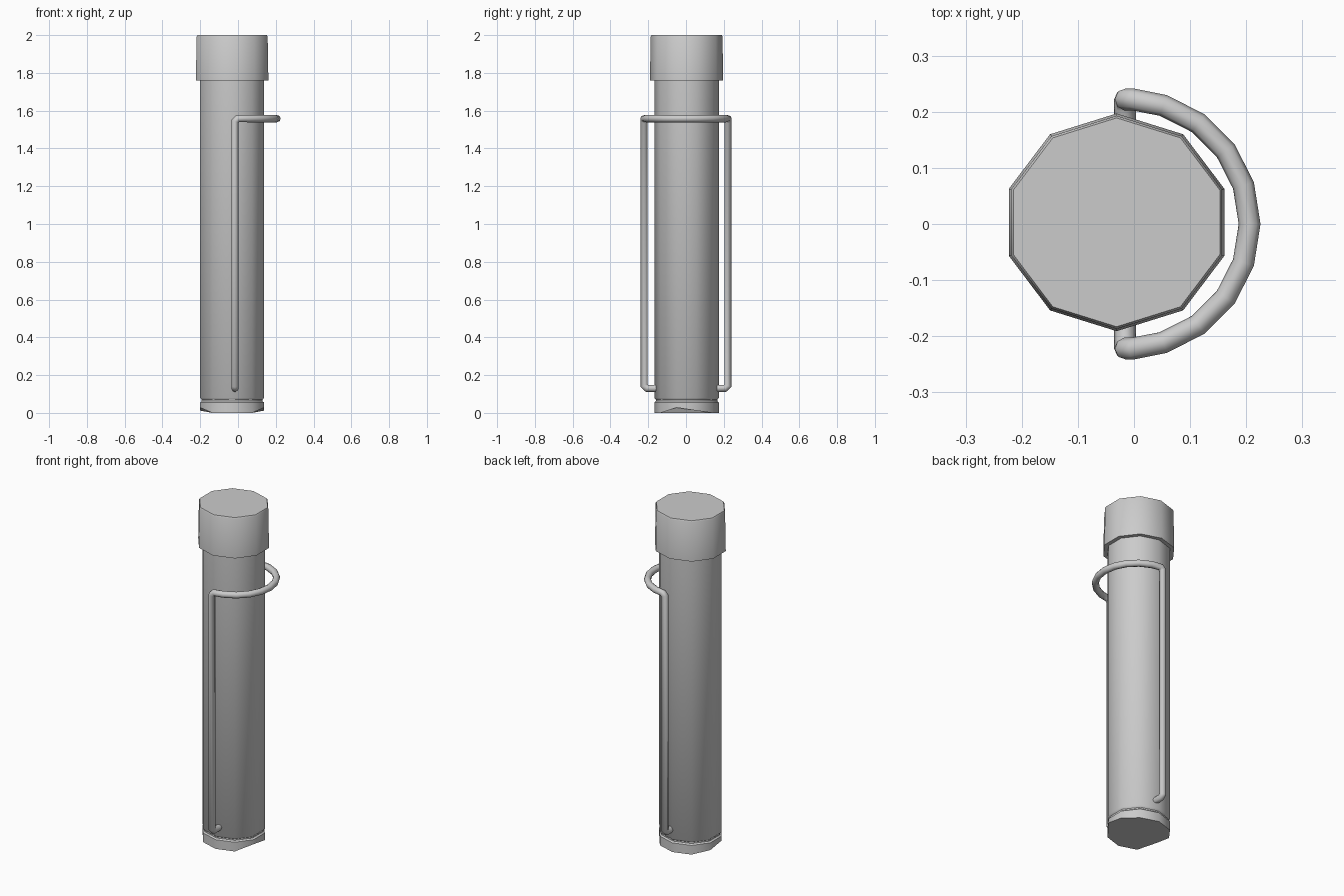
import bpy, bmesh, math

if "Cube" in bpy.data.objects:
    bpy.data.objects.remove(bpy.data.objects["Cube"])

SIDES = 10
CX, CY = -0.031, 0.003


def finish(name, bm, angle=40):
    bmesh.ops.recalc_face_normals(bm, faces=bm.faces)
    mesh = bpy.data.meshes.new(name)
    bm.to_mesh(mesh)
    bm.free()
    ob = bpy.data.objects.new(name, mesh)
    bpy.context.collection.objects.link(ob)
    bpy.ops.object.select_all(action='DESELECT')
    ob.select_set(True)
    bpy.context.view_layer.objects.active = ob
    bpy.ops.object.shade_smooth_by_angle(angle=math.radians(angle))
    return ob


def lathe(name, profile, cap_start=True, cap_end=True, lift=None):
    """Ten-sided turned part from (radius, z) pairs, slightly oval."""
    bm = bmesh.new()
    rings = []
    for k, (r, z) in enumerate(profile):
        ring = []
        for i in range(SIDES):
            deg = 18 + 36 * i
            a = math.radians(deg)
            dz = lift.get(deg, 0) if lift and k == 0 else 0
            ring.append(bm.verts.new((CX + r * 1.04 * math.cos(a),
                                      CY + r * math.sin(a), z + dz)))
        rings.append(ring)
    for a, b in zip(rings, rings[1:]):
        for i in range(SIDES):
            j = (i + 1) % SIDES
            bm.faces.new((a[i], a[j], b[j], b[i]))
    if cap_start:
        bm.faces.new(rings[0])
    if cap_end:
        bm.faces.new(rings[-1])
    return finish(name, bm)


# Foot with an uneven lower rim, raised on the left and right sides
lathe("foot", [(0.171, 0.0), (0.171, 0.055), (0.163, 0.062), (0.163, 0.072)],
      cap_end=False, lift={342: 0.028, 198: 0.028, 18: 0.012, 162: 0.012})

# Main tube, starting just above the groove
lathe("body", [(0.163, 0.070), (0.171, 0.080), (0.171, 1.78)])

# Overhanging cap, slightly narrower at the top
lathe("cap", [(0.168, 1.76), (0.194, 1.76), (0.190, 1.992), (0.186, 2.0)])

# Wire bail: lower stub, upright, half hoop, then mirrored back down
BX, R, ZT, ZB = -0.016, 0.222, 1.558, 0.13
C = 0.014
half = [(BX, 0.15, ZB), (BX, R - C, ZB), (BX, R, ZB + C), (BX, R, ZT - C),
        (BX + C, R, ZT)]
half += [(BX + R * math.sin(math.radians(d)), R * math.cos(math.radians(d)), ZT)
         for d in (18, 36, 54, 72)]
path = half + [(BX + R, 0, ZT)] + [(x, -y, z) for x, y, z in reversed(half)]

curve = bpy.data.curves.new("bail_path", 'CURVE')
curve.dimensions = '3D'
curve.bevel_depth = 0.0195
curve.bevel_resolution = 2
curve.use_fill_caps = True
spline = curve.splines.new('POLY')
spline.points.add(len(path) - 1)
for p, co in zip(spline.points, path):
    p.co = (*co, 1)
bail = bpy.data.objects.new("wire_bail", curve)
bpy.context.collection.objects.link(bail)
bpy.ops.object.select_all(action='DESELECT')
bail.select_set(True)
bpy.context.view_layer.objects.active = bail
bpy.ops.object.convert(target='MESH')
bpy.ops.object.shade_smooth_by_angle(angle=math.radians(50))
